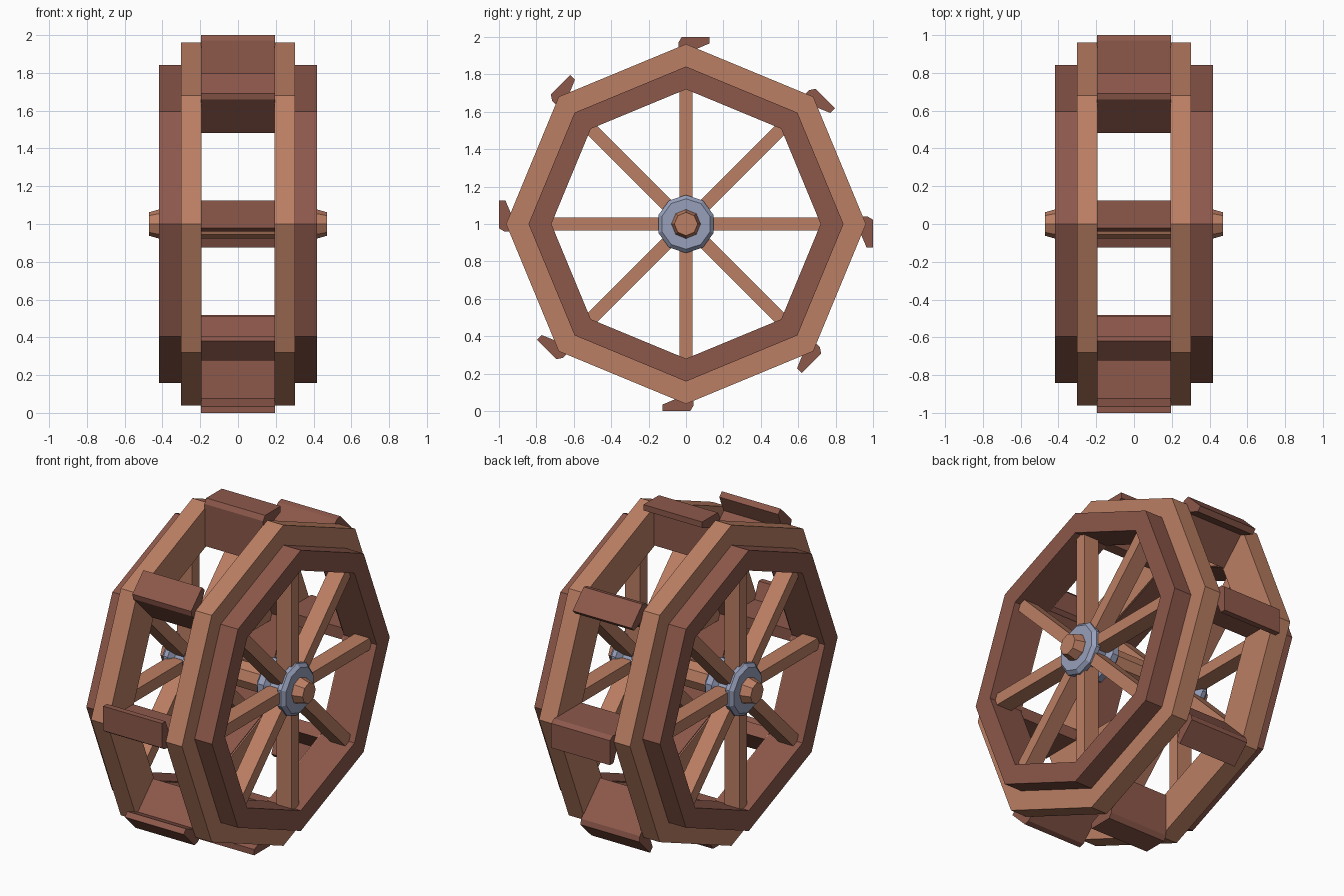
import bpy, bmesh, math

if "Cube" in bpy.data.objects:
    bpy.data.objects.remove(bpy.data.objects["Cube"])

def material(name, col):
    m = bpy.data.materials.new(name)
    m.diffuse_color = (*col, 1)
    m.use_nodes = True
    m.node_tree.nodes["Principled BSDF"].inputs["Base Color"].default_value = m.diffuse_color
    return m

light = material("light_wood", (0.50, 0.21, 0.125))
dark = material("dark_wood", (0.265, 0.098, 0.070))
steel = material("grey_metal", (0.31, 0.35, 0.50))
CZ = 1.0  # wheel centre height

def finish(bm, name, mat):
    bmesh.ops.recalc_face_normals(bm, faces=bm.faces)
    me = bpy.data.meshes.new(name)
    bm.to_mesh(me)
    bm.free()
    me.materials.append(mat)
    ob = bpy.data.objects.new(name, me)
    ob.location.z = CZ
    bpy.context.collection.objects.link(ob)
    return ob

def clockwise(t, r, a):
    """Tangent / radial offset to y, z at clockwise angle a from the top."""
    return (r * math.sin(a) + t * math.cos(a), r * math.cos(a) - t * math.sin(a))

def prism(name, section, x0, x1, a, mat):
    bm = bmesh.new()
    ends = [[bm.verts.new((x, *clockwise(t, r, a))) for t, r in section] for x in (x0, x1)]
    n = len(section)
    bm.faces.new(ends[0])
    bm.faces.new(ends[1])
    for i in range(n):
        j = (i + 1) % n
        bm.faces.new((ends[0][i], ends[0][j], ends[1][j], ends[1][i]))
    return finish(bm, name, mat)

def lathe(name, profile, sides, mat, closed):
    """Spin (x, radius) points around the x axis."""
    bm = bmesh.new()
    rings = [[bm.verts.new((x, *clockwise(0, r, math.tau * k / sides))) for k in range(sides)]
             for x, r in profile]
    n = len(rings)
    for i in range(n if closed else n - 1):
        p, q = rings[i], rings[(i + 1) % n]
        for k in range(sides):
            l = (k + 1) % sides
            bm.faces.new((p[k], p[l], q[l], q[k]))
    if not closed:
        bm.faces.new(rings[0])
        bm.faces.new(rings[-1])
    return finish(bm, name, mat)

def rim(name, x0, x1, r0, r1, mat):
    return lathe(name, [(x0, r0), (x1, r0), (x1, r1), (x0, r1)], 8, mat, True)

# two wheels: rims, hub and spokes
for s, side in ((-1, "left"), (1, "right")):
    rim(side + "_outer_rim", s * 0.192, s * 0.302, 0.725, 0.962, light)
    rim(side + "_inner_rim", s * 0.20, s * 0.417, 0.72, 0.842, dark)
    hub = [(0.41, 0.135), (0.39, 0.155), (0.365, 0.155), (0.345, 0.115),
           (0.29, 0.115), (0.27, 0.15), (0.23, 0.15), (0.20, 0.11)]
    lathe(side + "_hub", [(s * x, r) for x, r in hub], 10, steel, False)
    for k in range(8):
        prism(f"{side}_spoke_{k}", [(-0.035, 0.06), (0.035, 0.06), (0.035, 0.75), (-0.035, 0.75)],
              s * 0.28, s * 0.38, math.tau * k / 8, light)

# axle through both hubs, with tapered ends
lathe("axle", [(-0.472, 0.062), (-0.415, 0.078), (0.415, 0.078), (0.472, 0.062)], 8, light, False)

# bent paddles between the wheels
paddle = [(-0.04, 0.72), (-0.04, 0.972), (-0.022, 1.0), (0.125, 1.0),
          (0.125, 0.965), (0.03, 0.925), (0.03, 0.72)]
for k in range(8):
    prism(f"paddle_{k}", paddle, -0.195, 0.195, math.tau * k / 8, dark)
